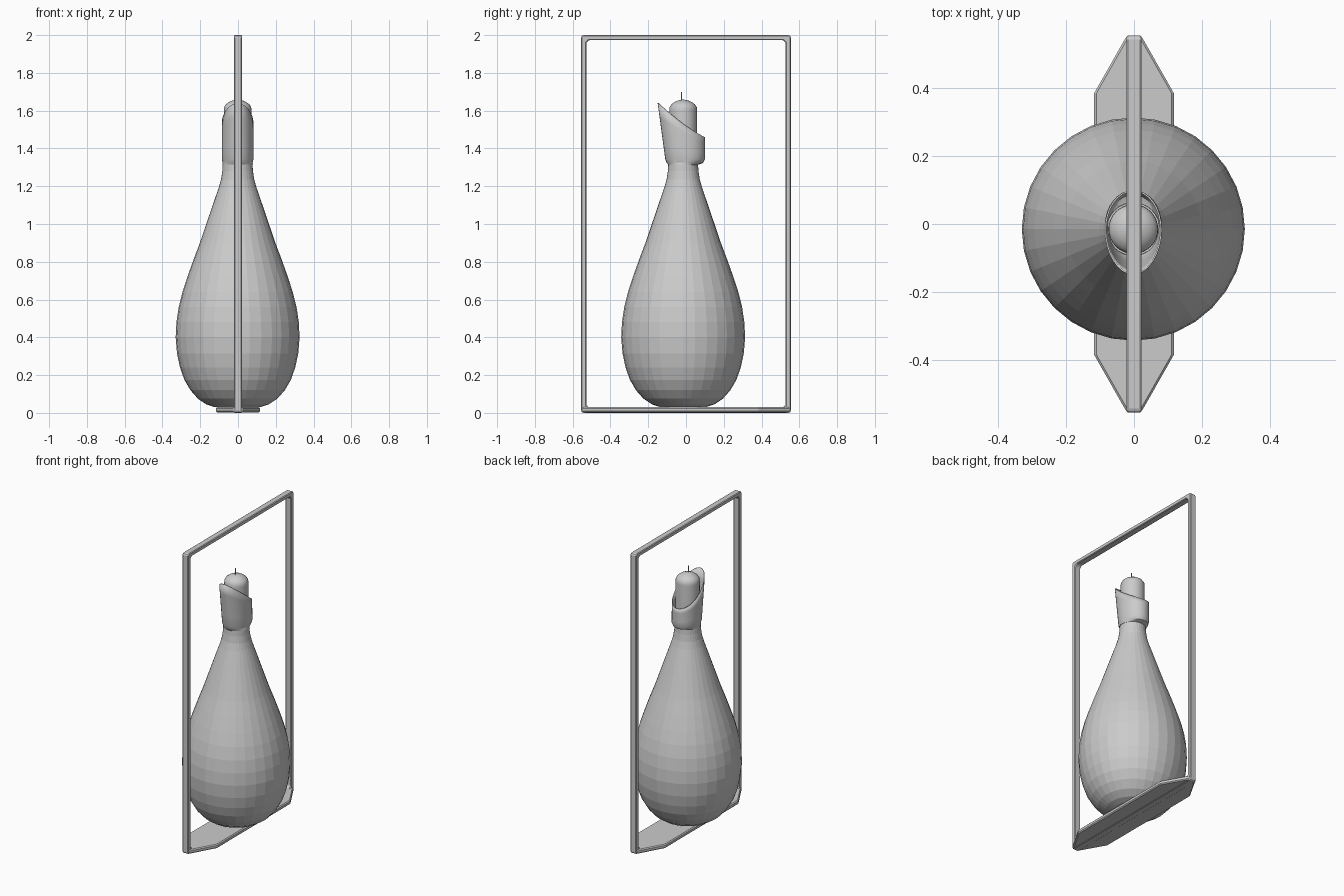
import bpy, bmesh
from math import sin, cos, pi

if "Cube" in bpy.data.objects:
    bpy.data.objects.remove(bpy.data.objects["Cube"])

CX, CY = -0.002, -0.015   # axis of the bottle and candle


def finish(name, bm, smooth=False):
    bmesh.ops.remove_doubles(bm, verts=bm.verts, dist=1e-5)
    bmesh.ops.recalc_face_normals(bm, faces=bm.faces)
    me = bpy.data.meshes.new(name)
    bm.to_mesh(me)
    bm.free()
    ob = bpy.data.objects.new(name, me)
    bpy.context.collection.objects.link(ob)
    if smooth:
        bpy.ops.object.select_all(action='DESELECT')
        ob.select_set(True)
        bpy.context.view_layer.objects.active = ob
        bpy.ops.object.shade_smooth_by_angle(angle=0.6)
    return ob


def loft(name, rings, cap_top=True, smooth=False):
    bm = bmesh.new()
    rows = [[bm.verts.new(p) for p in ring] for ring in rings]
    n = len(rows[0])
    for a, b in zip(rows, rows[1:]):
        for i in range(n):
            j = (i + 1) % n
            bm.faces.new((a[i], a[j], b[j], b[i]))
    bm.faces.new(rows[0][::-1])
    if cap_top:
        bm.faces.new(rows[-1])
    return finish(name, bm, smooth)


def circle(r, z, n=32):
    return [(CX + r * cos(2 * pi * i / n), CY + r * sin(2 * pi * i / n), z)
            for i in range(n)]


def bevel(ob, width, segments=1):
    m = ob.modifiers.new("bevel", 'BEVEL')
    m.width, m.segments, m.limit_method = width, segments, 'ANGLE'


# Rectangular frame, with small chamfers in the inner corners
def frame_loop(y, z0, z1, c):
    return [(-y, z0 + c), (-y + c, z0), (y - c, z0), (y, z0 + c),
            (y, z1 - c), (y - c, z1), (-y + c, z1), (-y, z1 - c)]


bm = bmesh.new()
outer, inner = frame_loop(0.555, 0.0, 2.0, 0.008), frame_loop(0.528, 0.028, 1.974, 0.015)
loops = [[bm.verts.new((x, y, z)) for y, z in lp]
         for x, lp in ((-0.022, outer), (0.022, outer), (0.022, inner), (-0.022, inner))]
for k in range(4):
    a, b = loops[k], loops[(k + 1) % 4]
    for i in range(8):
        j = (i + 1) % 8
        bm.faces.new((a[i], a[j], b[j], b[i]))
bevel(finish("frame", bm), 0.005)

# Pointed base plate
outline = [(0.022, -0.552), (0.117, -0.385), (0.117, 0.385), (0.022, 0.552),
           (-0.022, 0.552), (-0.117, 0.385), (-0.117, -0.385), (-0.022, -0.552)]
plate = loft("base_plate", [[(x, y, z) for x, y in outline] for z in (0.003, 0.03)])
bevel(plate, 0.006)

# Faceted bottle
profile = [(0.125, 0.032), (0.165, 0.045), (0.21, 0.075), (0.25, 0.12), (0.282, 0.175),
           (0.305, 0.24), (0.321, 0.315), (0.328, 0.4), (0.324, 0.48), (0.312, 0.56),
           (0.292, 0.64), (0.266, 0.72), (0.234, 0.81), (0.200, 0.90), (0.166, 1.0),
           (0.132, 1.1), (0.101, 1.19), (0.088, 1.235), (0.081, 1.28), (0.078, 1.33)]
loft("bottle", [circle(r, z) for r, z in profile])


# Slanted cup on the neck, leaning out towards its tall front lip
def cup_ring(t):
    ring = []
    for i in range(32):
        c, s = cos(2 * pi * i / 32), sin(2 * pi * i / 32)
        rim = 1.533 - 0.09 * s + 0.017 * s * s
        z = 1.345 + t * (rim - 1.345)
        lean = 0.04 * (z - 1.345) / 0.295 * (1 - s) / 2
        ring.append((CX + 0.079 * c, -0.005 + 0.1 * s - lean, z))
    return ring


base = [(CX + (x - CX) * 0.94, -0.006 + (y + 0.005) * 0.92, 1.326) for x, y, z in cup_ring(0)]
cup = loft("candle_cup", [circle(0.077, 1.318), base] + [cup_ring(k / 4) for k in range(5)],
           cap_top=False, smooth=True)
wall = cup.modifiers.new("wall", 'SOLIDIFY')
wall.thickness, wall.offset = 0.005, -1

# Domed candle
dome = [(0.072, 1.33), (0.073, 1.60), (0.072, 1.618), (0.062, 1.634),
        (0.045, 1.646), (0.024, 1.655), (0.006, 1.658)]
loft("candle", [circle(r, z) for r, z in dome], smooth=True)

# Wick
wick = loft("wick", [circle(0.003, z, 8) for z in (1.645, 1.70)])
wick.location.y = -0.009
